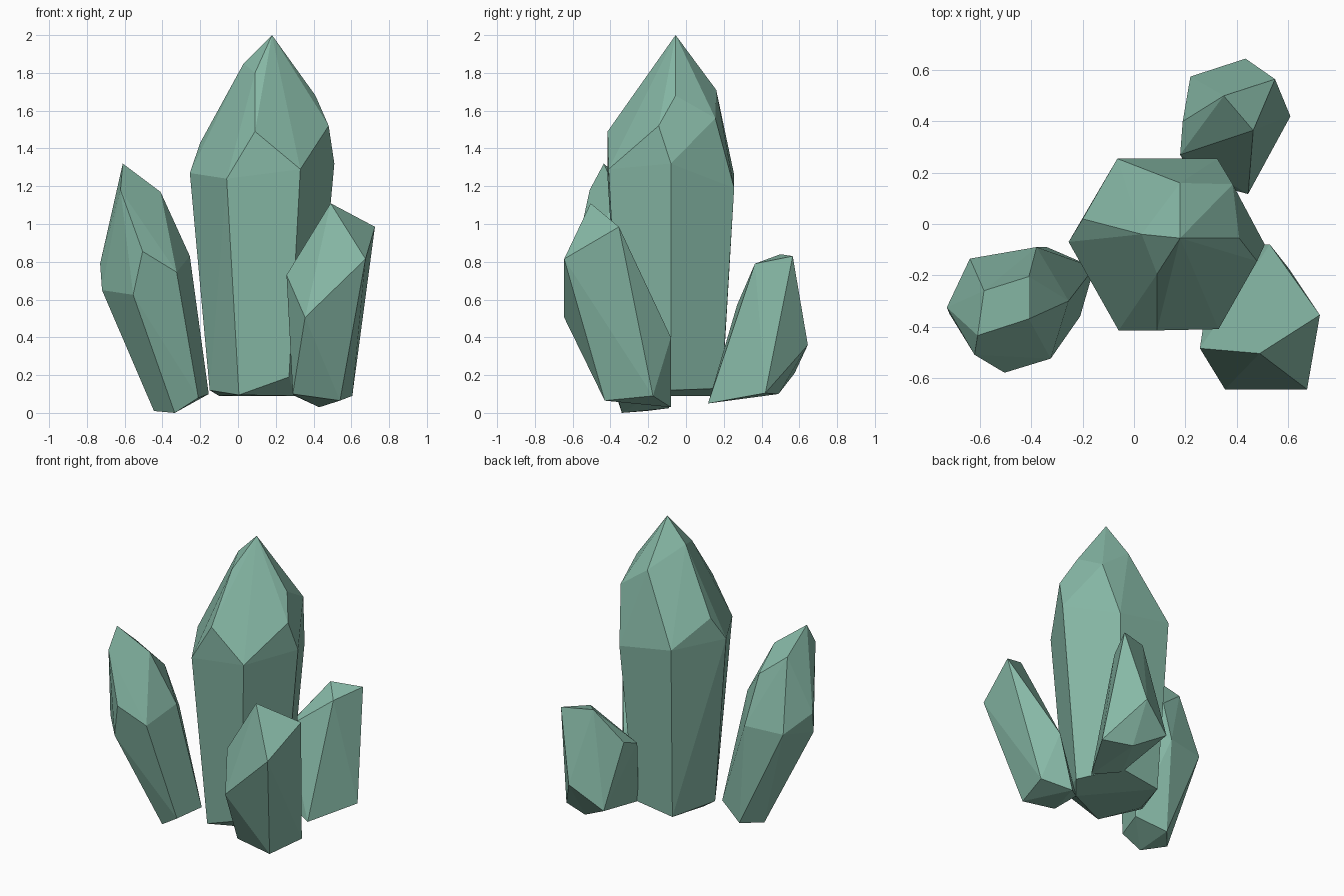
import bpy, bmesh, math

# One flat crystal green
green = bpy.data.materials.new("crystal green")
green.diffuse_color = (0.24, 0.48, 0.38, 1)


def crystal(name, tip, shoulder, foot):
    """Faceted shard: convex skin stretched over tip, shoulder and foot corners."""
    bm = bmesh.new()
    for p in tip + shoulder + foot:
        bm.verts.new(p)
    out = bmesh.ops.convex_hull(bm, input=bm.verts)
    loose = {g for g in out["geom_interior"] + out["geom_unused"]
             if isinstance(g, bmesh.types.BMVert)}
    bmesh.ops.delete(bm, geom=list(loose), context='VERTS')
    # merge nearly flat triangles into clean facets
    bmesh.ops.dissolve_limit(bm, angle_limit=math.radians(3),
                             verts=bm.verts, edges=bm.edges)
    bmesh.ops.recalc_face_normals(bm, faces=bm.faces)
    me = bpy.data.meshes.new(name)
    bm.to_mesh(me)
    bm.free()
    me.materials.append(green)
    ob = bpy.data.objects.new(name, me)
    bpy.context.collection.objects.link(ob)
    return ob


# Tall central shard
crystal("main_crystal",
        tip=[(.18, -.055, 2), (.03, -.04, 1.85), (.09, -.195, 1.80),
             (.41, -.055, 1.68), (.18, .16, 1.71), (.385, .155, 1.56)],
        shoulder=[(.09, -.415, 1.49), (-.06, -.415, 1.24), (.33, -.41, 1.29),
                  (-.255, -.07, 1.27), (-.20, .02, 1.43), (.48, -.145, 1.52),
                  (.51, -.08, 1.32), (.365, .19, 1.36), (.325, .255, 1.19),
                  (-.065, .255, 1.26)],
        foot=[(.005, -.34, .095), (-.15, -.10, .12), (-.10, -.05, .09),
              (-.03, .19, .09), (.26, .19, .13), (.40, -.08, .12),
              (.27, -.35, .19), (.30, -.20, .09)])

# Left shard, leaning outward
crystal("left_crystal",
        tip=[(-.61, -.435, 1.32), (-.622, -.51, 1.18), (-.41, -.37, 1.17),
             (-.585, -.26, 1.16), (-.41, -.205, 1.02)],
        shoulder=[(-.505, -.58, .855), (-.325, -.525, .745), (-.255, -.30, .83),
                  (-.73, -.325, .79), (-.72, -.35, .65), (-.555, -.54, .625),
                  (-.64, -.135, .69), (-.38, -.09, .70)],
        foot=[(-.445, -.21, .01), (-.335, -.34, 0), (-.21, -.36, .08),
              (-.155, -.17, .10), (-.34, -.09, .025)])

# Right front shard with a slanted cap
crystal("right_crystal",
        tip=[(.49, -.505, 1.11), (.725, -.355, .985), (.675, -.645, .815)],
        shoulder=[(.257, -.485, .73), (.355, -.645, .505), (.53, -.08, .40)],
        foot=[(.54, -.43, .065), (.605, -.175, .09), (.43, -.08, .03),
              (.29, -.42, .10), (.30, -.20, .09)])

# Short back shard
crystal("back_crystal",
        tip=[(.55, .565, .83), (.35, .50, .84), (.465, .365, .79)],
        shoulder=[(.19, .40, .62), (.18, .27, .57), (.435, .645, .36),
                  (.22, .575, .21)],
        foot=[(.61, .42, .105), (.445, .117, .05), (.42, .49, .10),
              (.24, .17, .12)])
